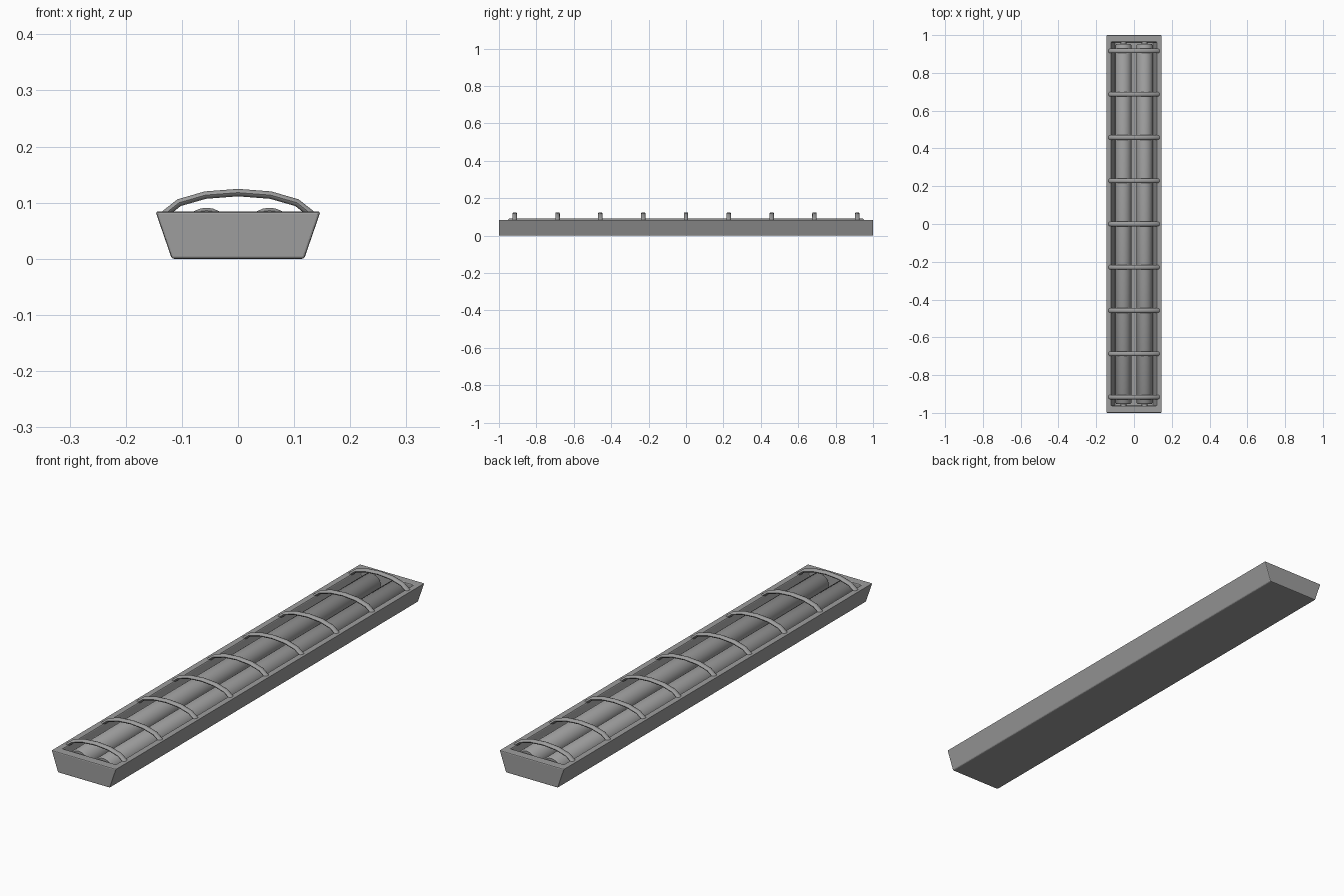
import bpy, bmesh, math
from mathutils import Vector

cube = bpy.data.objects.get("Cube")
if cube:
    bpy.data.objects.remove(cube, do_unlink=True)

# Single grey paint
GREY = (0.34, 0.34, 0.34, 1)
grey = bpy.data.materials.new("grey_metal")
grey.use_nodes = True
grey.diffuse_color = GREY
shader = grey.node_tree.nodes["Principled BSDF"]
shader.inputs["Base Color"].default_value = GREY
shader.inputs["Roughness"].default_value = 0.6


def loft(name, rings, smooth=True, bevel=0):
    """Join closed rings of points into a capped solid."""
    bm = bmesh.new()
    loops = [[bm.verts.new(p) for p in ring] for ring in rings]
    for a, b in zip(loops, loops[1:]):
        for i in range(len(a)):
            j = (i + 1) % len(a)
            bm.faces.new((a[i], a[j], b[j], b[i]))
    bm.faces.new(loops[0][::-1])
    bm.faces.new(loops[-1])
    bmesh.ops.recalc_face_normals(bm, faces=bm.faces)
    mesh = bpy.data.meshes.new(name)
    bm.to_mesh(mesh)
    bm.free()
    mesh.materials.append(grey)
    obj = bpy.data.objects.new(name, mesh)
    bpy.context.collection.objects.link(obj)
    if bevel:
        mod = obj.modifiers.new("soft_edges", "BEVEL")
        mod.width = bevel
        mod.segments = 2
        mod.limit_method = "ANGLE"
    if smooth:
        bpy.ops.object.select_all(action="DESELECT")
        obj.select_set(True)
        bpy.context.view_layer.objects.active = obj
        bpy.ops.object.shade_smooth_by_angle(angle=math.radians(40))
    return obj


def rect(hx, hy, z):
    return [(-hx, -hy, z), (hx, -hy, z), (hx, hy, z), (-hx, hy, z)]


def circle(x, y, z, r, sides=24):
    steps = [math.tau * i / sides for i in range(sides)]
    return [(x + r * math.cos(a), y, z + r * math.sin(a)) for a in steps]


# Flared tray with a deep recess
loft("housing", [rect(0.118, 1, 0), rect(0.147, 1, 0.084),
                 rect(0.121, 0.963, 0.084), rect(0.102, 0.963, 0.01)],
     smooth=False, bevel=0.004)

# Twin lamp tubes with end sockets
for side, x in (("right", -0.056), ("left", 0.056)):
    profile = [(0.965, 0.016), (0.952, 0.016), (0.952, 0.038), (0.946, 0.043)]
    ends = [(-y, r) for y, r in profile] + [(y, r) for y, r in profile[::-1]]
    loft(side + "_tube", [circle(x, y, 0.048, r) for y, r in ends])

# Arched guard bars, flattened oval section
half = [(0.134, 0.077), (0.105, 0.1), (0.058, 0.1135), (0, 0.118)]
path = [Vector((-x, 0, z)) for x, z in half]
path += [Vector((x, 0, z)) for x, z in half[-2::-1]]


def guard_bar(name, y):
    rings = []
    for i, p in enumerate(path):
        t = (path[min(i + 1, len(path) - 1)] - path[max(i - 1, 0)]).normalized()
        up = Vector((-t.z, 0, t.x))
        ring = []
        for k in range(10):
            a = math.tau * k / 10
            ring.append(p + up * 0.007 * math.sin(a)
                        + Vector((0, y + 0.012 * math.cos(a), 0)))
        rings.append(ring)
    loft(name, rings)


for n in range(9):
    guard_bar(f"guard_bar_{n + 1}", (n - 4) * 0.229)
